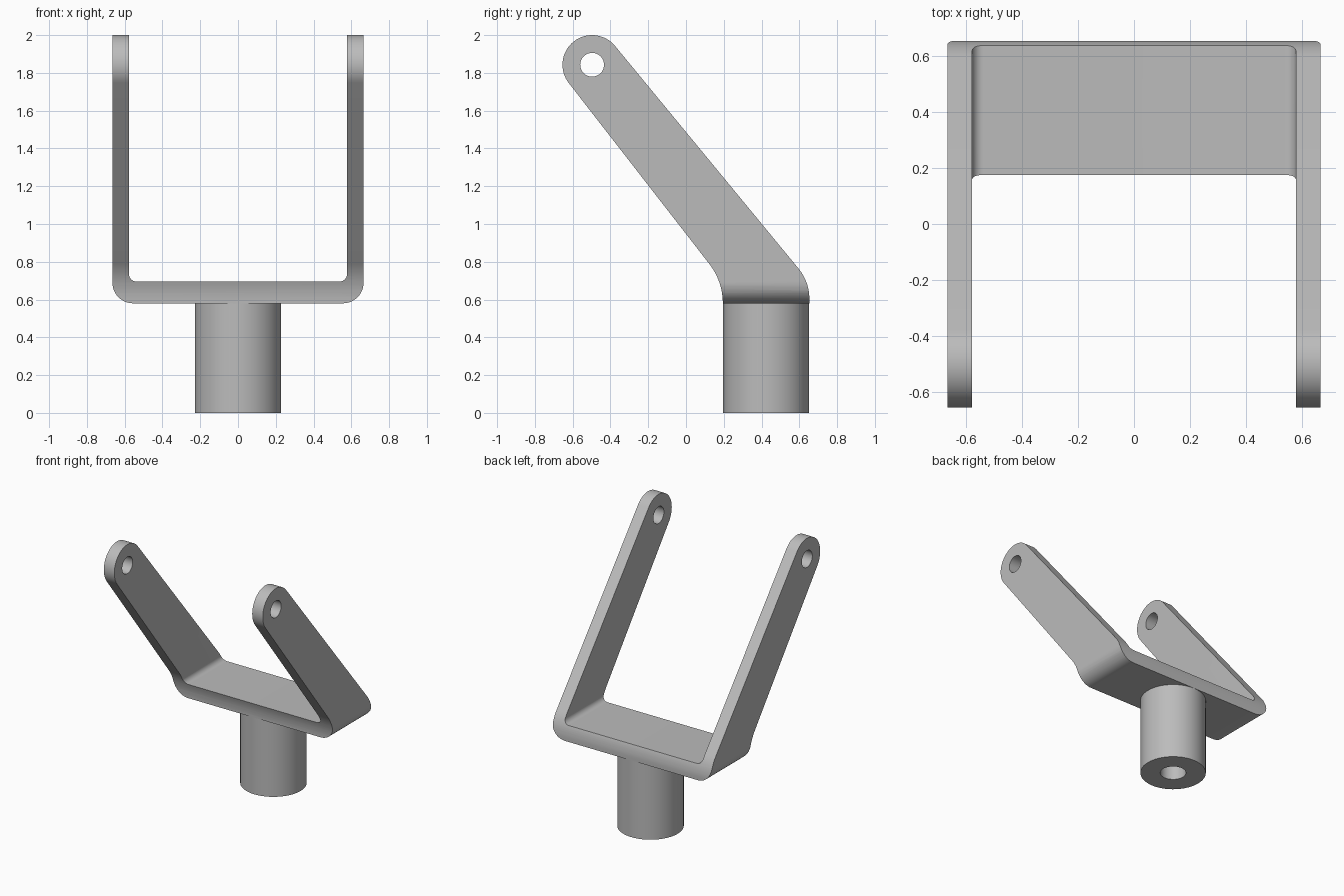
import bpy, bmesh
from math import sin, cos, pi, radians
from mathutils import Vector

cube = bpy.data.objects.get("Cube")
if cube:
    bpy.data.objects.remove(cube)

grey = bpy.data.materials.new("plain grey")
grey.use_nodes = True
colour = (0.5, 0.5, 0.5, 1)
grey.diffuse_color = colour
grey.node_tree.nodes["Principled BSDF"].inputs["Base Color"].default_value = colour


def arc(u, v, r, a0, a1, n=12):
    angles = [radians(a0 + (a1 - a0) * i / n) for i in range(n + 1)]
    return [(u + r * cos(a), v + r * sin(a)) for a in angles]


def prism(name, outline, place, along):
    """Extrude a flat outline, mapped into space by place, along a vector."""
    bm = bmesh.new()
    face = bm.faces.new([bm.verts.new(place(u, v)) for u, v in outline])
    ext = bmesh.ops.extrude_face_region(bm, geom=[face])
    moved = [g for g in ext["geom"] if isinstance(g, bmesh.types.BMVert)]
    bmesh.ops.translate(bm, verts=moved, vec=Vector(along))
    bmesh.ops.recalc_face_normals(bm, faces=bm.faces[:])
    mesh = bpy.data.meshes.new(name)
    bm.to_mesh(mesh)
    bm.free()
    mesh.materials.append(grey)
    obj = bpy.data.objects.new(name, mesh)
    bpy.context.collection.objects.link(obj)
    return obj


def select(obj):
    bpy.ops.object.select_all(action="DESELECT")
    obj.select_set(True)
    bpy.context.view_layer.objects.active = obj


def combine(obj, tool, operation):
    mod = obj.modifiers.new(operation.lower(), "BOOLEAN")
    mod.operation, mod.object, mod.solver = operation, tool, "EXACT"
    select(obj)
    bpy.ops.object.modifier_apply(modifier=mod.name)
    bpy.data.objects.remove(tool)


def smooth(obj):
    select(obj)
    bpy.ops.object.shade_smooth_by_angle(angle=radians(30))


# Yoke: U-shaped front outline trimmed to the bent side outline
HALF, INNER, BOTTOM, FLOOR, TOP = 0.665, 0.577, 0.58, 0.695, 2.1
OUT_R, IN_R = 0.11, 0.04
half_outer = arc(HALF - OUT_R, BOTTOM + OUT_R, OUT_R, -90, 0) + [(HALF, TOP)]
half_inner = [(INNER, TOP)] + arc(INNER - IN_R, FLOOR + IN_R, IN_R, 0, -90)
right_half = half_outer + half_inner
left_half = [(-x, z) for x, z in reversed(right_half)]
yoke = prism("yoke", right_half + left_half,
             lambda x, z: (x, -1, z), (0, 2, 0))

EYE_Y, EYE_Z, EYE_R = -0.497, 1.843, 0.157
side = (arc(EYE_Y, EYE_Z, EYE_R, 39.7, 217.9, 32)
        + arc(0.195 - 0.34, BOTTOM, 0.34, 37.9, 0)
        + [(0.195, 0.5), (0.653, 0.5)]
        + arc(0.653 - 0.25, 0.605, 0.25, 0, 39.7))
combine(yoke, prism("side_cutter", side, lambda y, z: (-1, y, z), (2, 0, 0)),
        "INTERSECT")

# Pivot holes through both arms
hole = arc(EYE_Y, EYE_Z, 0.063, 0, 360, 40)[:-1]
combine(yoke, prism("hole_cutter", hole, lambda y, z: (-1, y, z), (2, 0, 0)),
        "DIFFERENCE")
smooth(yoke)

# Post with a blind bore from below
POST_Y = 0.424
post = prism("post", arc(0, POST_Y, 0.228, 0, 360, 64)[:-1],
             lambda x, y: (x, y, 0), (0, 0, BOTTOM))
bore = prism("bore_cutter", arc(0, POST_Y, 0.09, 0, 360, 40)[:-1],
             lambda x, y: (x, y, -0.1), (0, 0, 0.6))
combine(post, bore, "DIFFERENCE")
smooth(post)
